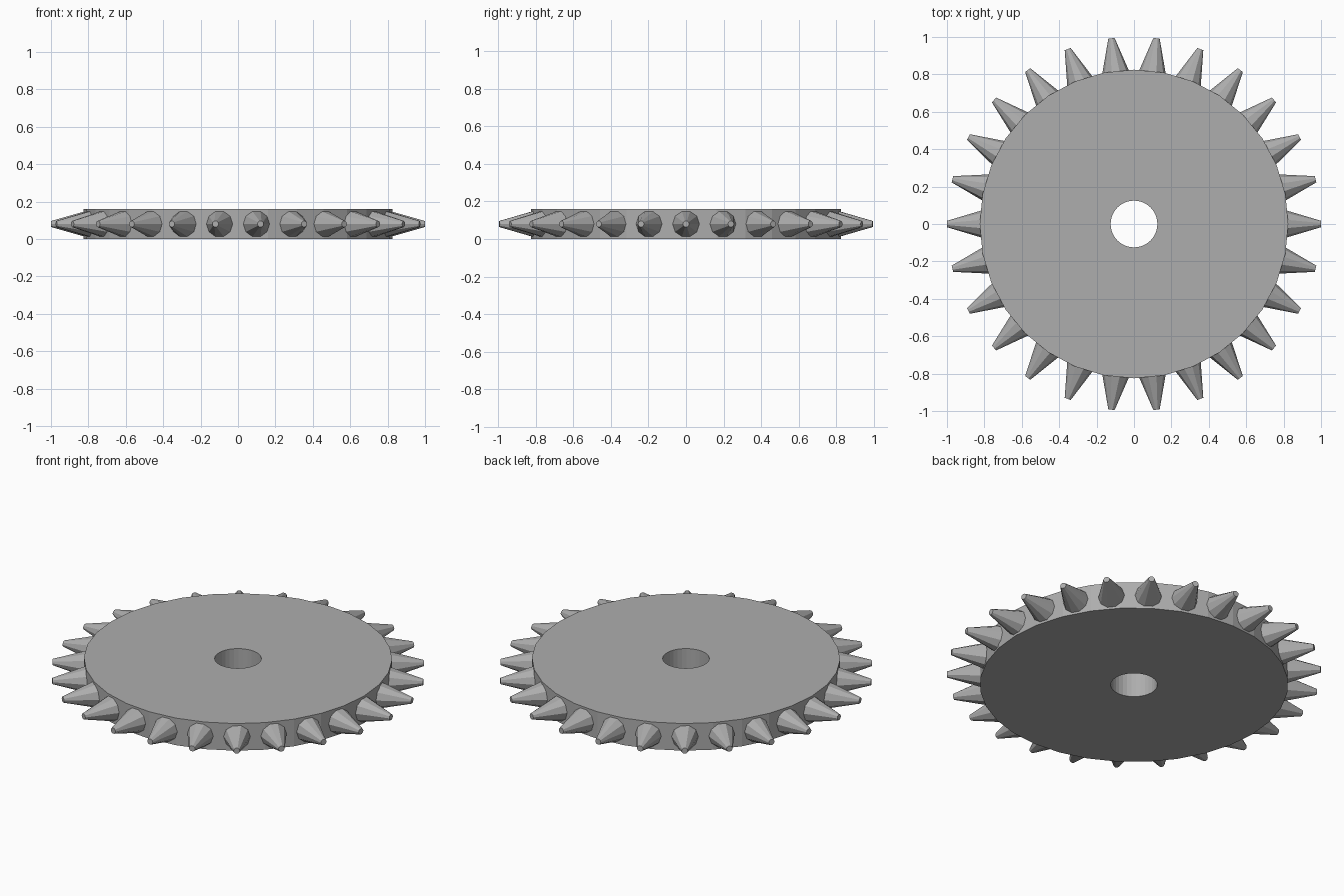
import bpy
import bmesh
import math
from mathutils import Matrix, Vector

THICK = 0.16
RIM, HOLE = 0.825, 0.125
SEGMENTS = 32
TEETH = 26

cube = bpy.data.objects.get("Cube")
if cube:
    bpy.data.objects.remove(cube, do_unlink=True)

# Single metal colour
metal = bpy.data.materials.new("grey metal")
metal.use_nodes = True
grey = (0.42, 0.42, 0.42, 1)
metal.diffuse_color = grey
metal.node_tree.nodes["Principled BSDF"].inputs["Base Color"].default_value = grey


def add_object(name, bm):
    bmesh.ops.recalc_face_normals(bm, faces=bm.faces)
    mesh = bpy.data.meshes.new(name)
    bm.to_mesh(mesh)
    bm.free()
    mesh.materials.append(metal)
    obj = bpy.data.objects.new(name, mesh)
    bpy.context.collection.objects.link(obj)
    return obj


def ring(bm, radius, z):
    angles = [math.tau * i / SEGMENTS for i in range(SEGMENTS)]
    return [bm.verts.new((radius * math.cos(a), radius * math.sin(a), z)) for a in angles]


# Flat disc with a round bore: four rings bridged in a loop
bm = bmesh.new()
rings = [ring(bm, r, z) for r, z in ((RIM, 0), (RIM, THICK), (HOLE, THICK), (HOLE, 0))]
for k in range(4):
    a, b = rings[k], rings[(k + 1) % 4]
    for i in range(SEGMENTS):
        j = (i + 1) % SEGMENTS
        bm.faces.new((a[i], a[j], b[j], b[i]))
add_object("disc", bm)

# Truncated cone teeth pointing outward around the rim
inner, outer = 0.80, 1.0
bm = bmesh.new()
lay_down = Matrix.Rotation(math.pi / 2, 4, "Y")
place = Matrix.Translation(Vector(((inner + outer) / 2, 0, THICK / 2)))
for i in range(TEETH):
    turn = Matrix.Rotation(math.tau * i / TEETH, 4, "Z")
    bmesh.ops.create_cone(bm, cap_ends=True, segments=10, radius1=0.077,
                          radius2=0.017, depth=outer - inner,
                          matrix=turn @ place @ lay_down)
add_object("teeth", bm)
